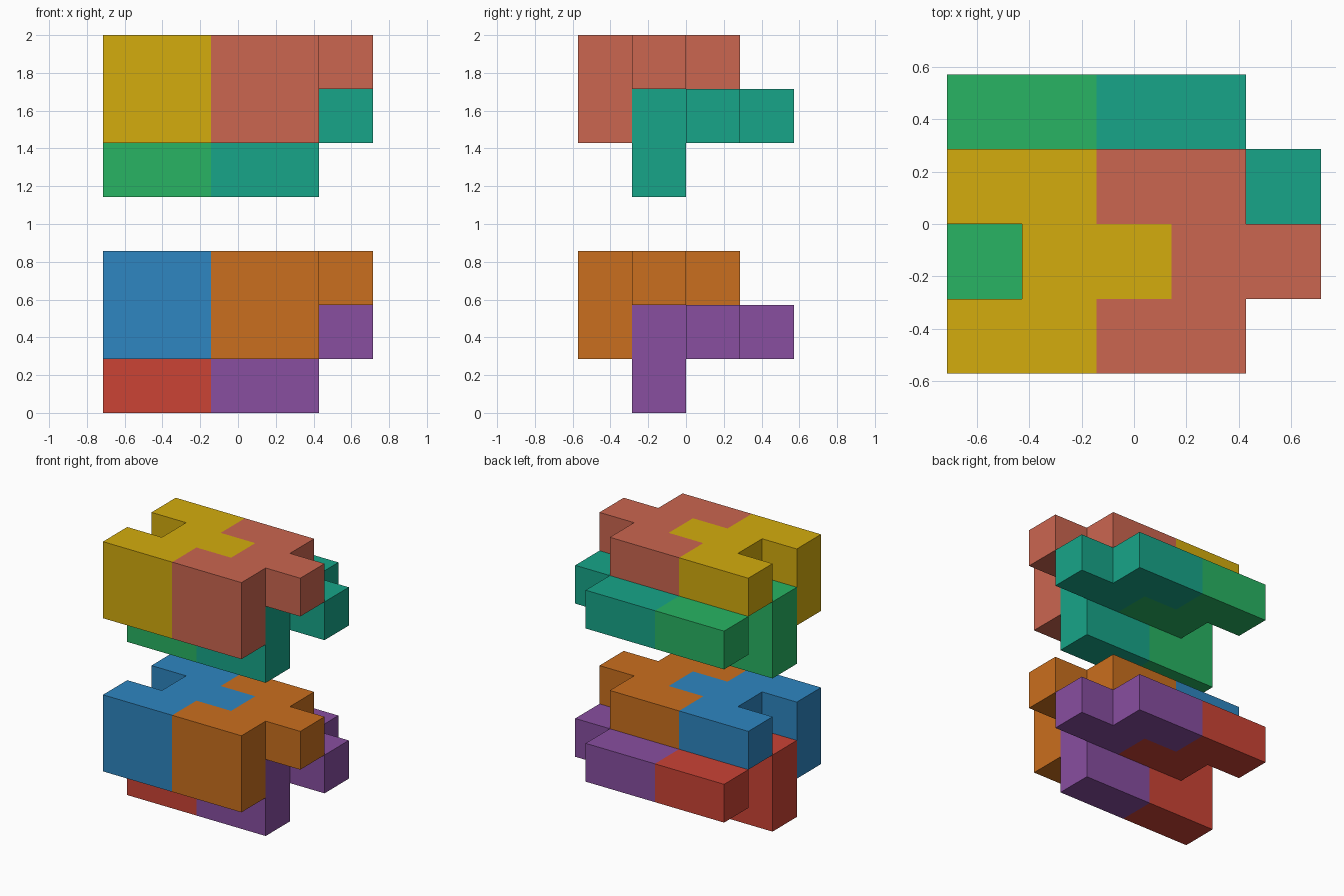
import bpy, bmesh
from mathutils import Vector

if "Cube" in bpy.data.objects:
    bpy.data.objects.remove(bpy.data.objects["Cube"])

U = 2 / 7                                   # edge of one cube cell
ORIGIN = Vector((-2.5, -2, 0))              # corner of the cell grid, in cells


def material(name, hex_code):
    srgb = [int(hex_code[i:i + 2], 16) / 255 for i in (0, 2, 4)]
    linear = [c / 12.92 if c <= 0.04045 else ((c + 0.055) / 1.055) ** 2.4 for c in srgb]
    mat = bpy.data.materials.new(name)
    mat.diffuse_color = (*linear, 1)
    mat.use_nodes = True
    mat.node_tree.nodes["Principled BSDF"].inputs["Base Color"].default_value = mat.diffuse_color
    return mat


def piece(name, cells, shift, hex_code):
    """One closed solid made from cube cells, coplanar faces merged."""
    bm = bmesh.new()
    for cell in cells:
        centre = Vector(cell) + Vector((0.5, 0.5, 0.5))
        for axis in range(3):
            for sign in (-1, 1):
                n = [0, 0, 0]
                n[axis] = sign
                if tuple(c + d for c, d in zip(cell, n)) in cells:
                    continue
                n = Vector(n)
                a = Vector([0.5 if i == (axis + 1) % 3 else 0 for i in range(3)])
                b = n.cross(a)
                corners = (a + b, b - a, -a - b, a - b)
                bm.faces.new([bm.verts.new((centre + n / 2 + c + Vector(shift) + ORIGIN) * U)
                              for c in corners])
    bmesh.ops.remove_doubles(bm, verts=bm.verts[:], dist=1e-4)
    bmesh.ops.dissolve_limit(bm, angle_limit=0.01, verts=bm.verts[:], edges=bm.edges[:])
    bmesh.ops.recalc_face_normals(bm, faces=bm.faces[:])
    mesh = bpy.data.meshes.new(name)
    bm.to_mesh(mesh)
    bm.free()
    mesh.materials.append(material(name + "_colour", hex_code))
    bpy.context.collection.objects.link(bpy.data.objects.new(name, mesh))


def angle_piece(start):
    """L-section two cells long; the middle row of its flange is offset by one cell."""
    rows = [(0, 0, 0), (0, 1, 0), (1, 1, 1), (2, 1, 0)]      # y, z, x offset
    return {(start + off + i, y, z) for y, z, off in rows for i in range(2)}


notched, tabbed = angle_piece(0), angle_piece(2)

# Two identical stacks; each has a front/upper pair and a back/lower pair
stacks = [("lower_stack", 0, ("2E86C1", "CA6F1E", "CB4335", "884EA0")),
          ("upper_stack", 4, ("D4AC0D", "CB6650", "28B463", "17A589"))]
for stack, z, colours in stacks:
    piece(stack + "_front_notched", notched, (0, 0, z + 1), colours[0])
    piece(stack + "_front_tabbed", tabbed, (0, 0, z + 1), colours[1])
    piece(stack + "_back_notched", notched, (0, 1, z), colours[2])
    piece(stack + "_back_tabbed", tabbed, (0, 1, z), colours[3])
